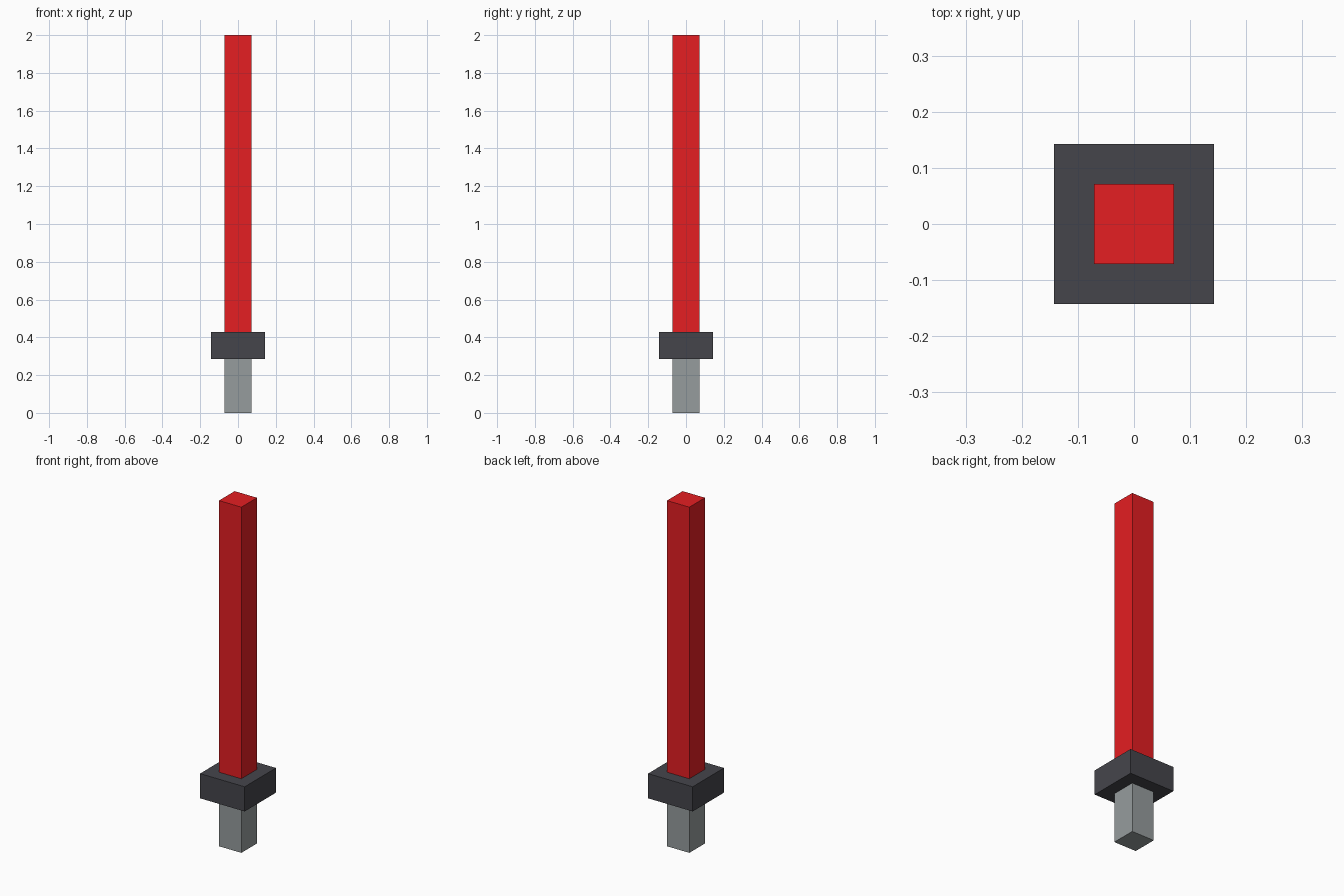
import bpy

if "Cube" in bpy.data.objects:
    bpy.data.objects.remove(bpy.data.objects["Cube"])

U = 2 / 14  # model is built on a 14-unit-tall grid


def material(name, rgb):
    m = bpy.data.materials.new(name)
    m.diffuse_color = (*rgb, 1)
    m.use_nodes = True
    m.node_tree.nodes["Principled BSDF"].inputs["Base Color"].default_value = m.diffuse_color
    return m


def box(name, width, z0, z1, mat):
    """Square-section box centred on the z axis, between two heights."""
    bpy.ops.mesh.primitive_cube_add(size=1, location=(0, 0, (z0 + z1) / 2))
    ob = bpy.context.object
    ob.name = name
    ob.scale = (width, width, z1 - z0)
    bpy.ops.object.transform_apply(location=False, rotation=False, scale=True)
    ob.data.materials.append(mat)
    return ob


red = material("red", (0.78, 0.013, 0.016))
charcoal = material("charcoal", (0.060, 0.060, 0.071))
grey = material("grey", (0.305, 0.335, 0.340))

# Handle, guard and blade stacked upward
box("handle", U, 0, 2 * U, grey)
box("guard", 2 * U, 2 * U, 3 * U, charcoal)
box("blade", U, 3 * U, 14 * U, red)
